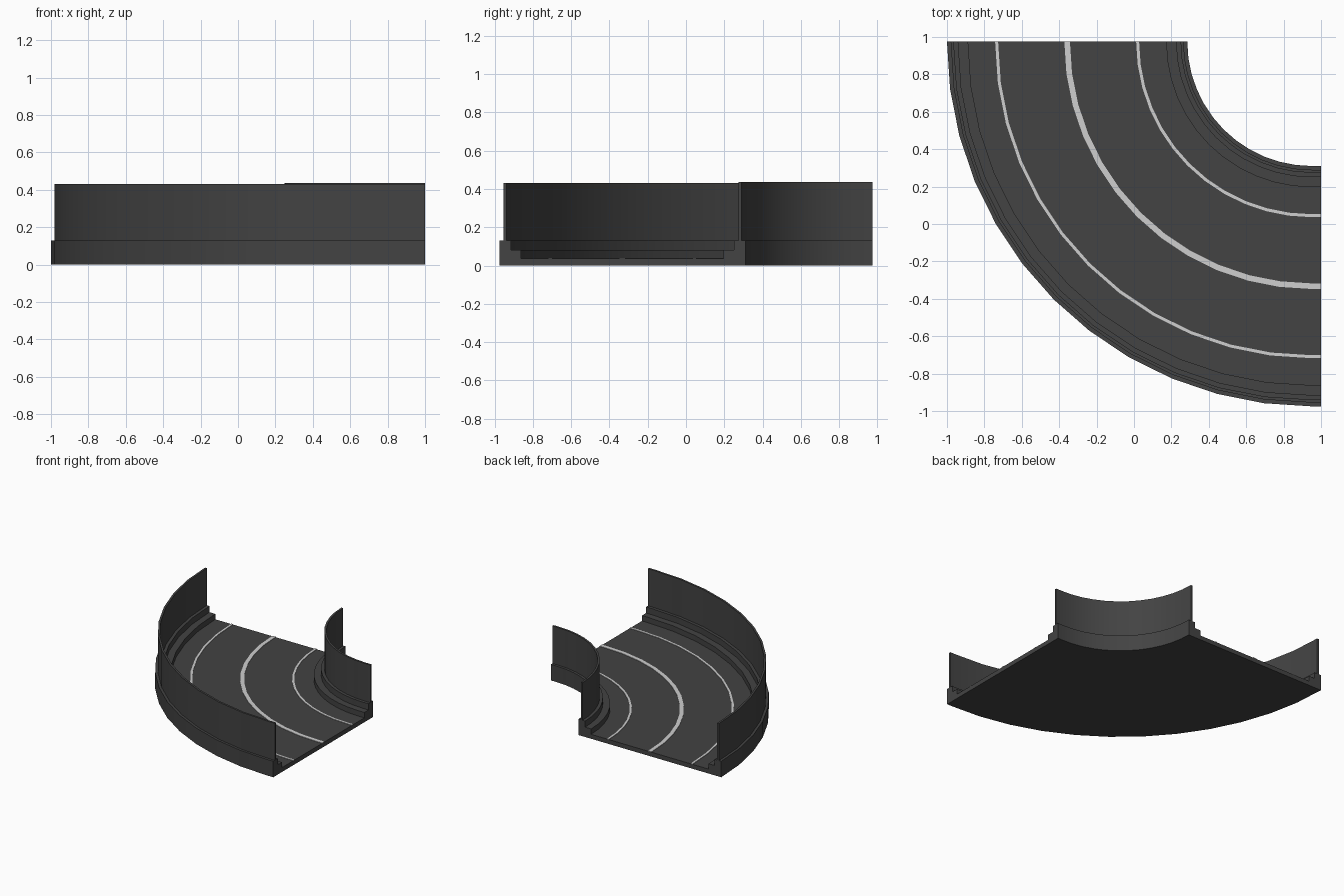
import bpy, bmesh, math

cube = bpy.data.objects.get("Cube")
if cube:
    bpy.data.objects.remove(cube, do_unlink=True)

CX, CY = 0.95, 0.975         # centre of the bend
OUTER, INNER = 1.95, 0.665   # edge radii
MID = (OUTER + INNER) / 2
SEGMENTS = 12
STRAIGHT = 0.05              # short straight run at the right end


def material(name, rgb):
    m = bpy.data.materials.new(name)
    m.use_nodes = True
    m.diffuse_color = (*rgb, 1)
    bsdf = m.node_tree.nodes["Principled BSDF"]
    bsdf.inputs["Base Color"].default_value = (*rgb, 1)
    bsdf.inputs["Roughness"].default_value = 0.8
    return m


asphalt = material("dark_grey", (0.056, 0.056, 0.056))
paint = material("line_white", (0.62, 0.62, 0.62))


def sweep(name, profile, mat):
    """Sweep a closed (radius, height) profile around the quarter bend."""
    bm = bmesh.new()
    stations = [(math.pi * (1 + i / SEGMENTS / 2), 0) for i in range(SEGMENTS + 1)]
    stations.append((math.pi * 1.5, STRAIGHT))
    rings = [[bm.verts.new((CX + dx + r * math.cos(a), CY + r * math.sin(a), z))
              for r, z in profile] for a, dx in stations]
    n = len(profile)
    for a, b in zip(rings, rings[1:]):
        for j in range(n):
            k = (j + 1) % n
            bm.faces.new((a[j], a[k], b[k], b[j]))
    bm.faces.new(rings[0])
    bm.faces.new(rings[-1])
    bmesh.ops.recalc_face_normals(bm, faces=bm.faces)
    mesh = bpy.data.meshes.new(name)
    bm.to_mesh(mesh)
    bm.free()
    mesh.materials.append(mat)
    ob = bpy.data.objects.new(name, mesh)
    bpy.context.collection.objects.link(ob)
    bpy.ops.object.select_all(action='DESELECT')
    ob.select_set(True)
    bpy.context.view_layer.objects.active = ob
    bpy.ops.object.shade_smooth_by_angle(angle=math.radians(30))
    return ob


def band(r0, r1, z0, z1):
    return [(r0, z0), (r0, z1), (r1, z1), (r1, z0)]


# Road slab between the kerbs
KERB = 0.113
ROAD = 0.036
sweep("road", band(INNER + KERB, OUTER - KERB, 0, ROAD), asphalt)

# Stepped kerb and thin barrier on each side
step = [(0, 0), (0, 0.13), (0.06, 0.13), (0.06, 0.08), (KERB, 0.08), (KERB, 0)]
for side, edge, sign, top in (("outer", OUTER, -1, 0.432), ("inner", INNER, 1, 0.436)):
    sweep(side + "_kerb", [(edge + sign * d, z) for d, z in step], asphalt)
    sweep(side + "_barrier", band(edge + sign * 0.02, edge + sign * 0.036, 0.13, top), asphalt)

# Painted lane lines
for name, offset, width in (("outer_line", 0.377, 0.016),
                            ("centre_line", 0, 0.03),
                            ("inner_line", -0.377, 0.016)):
    r = MID + offset
    sweep(name, band(r - width / 2, r + width / 2, ROAD, ROAD + 0.004), paint)
